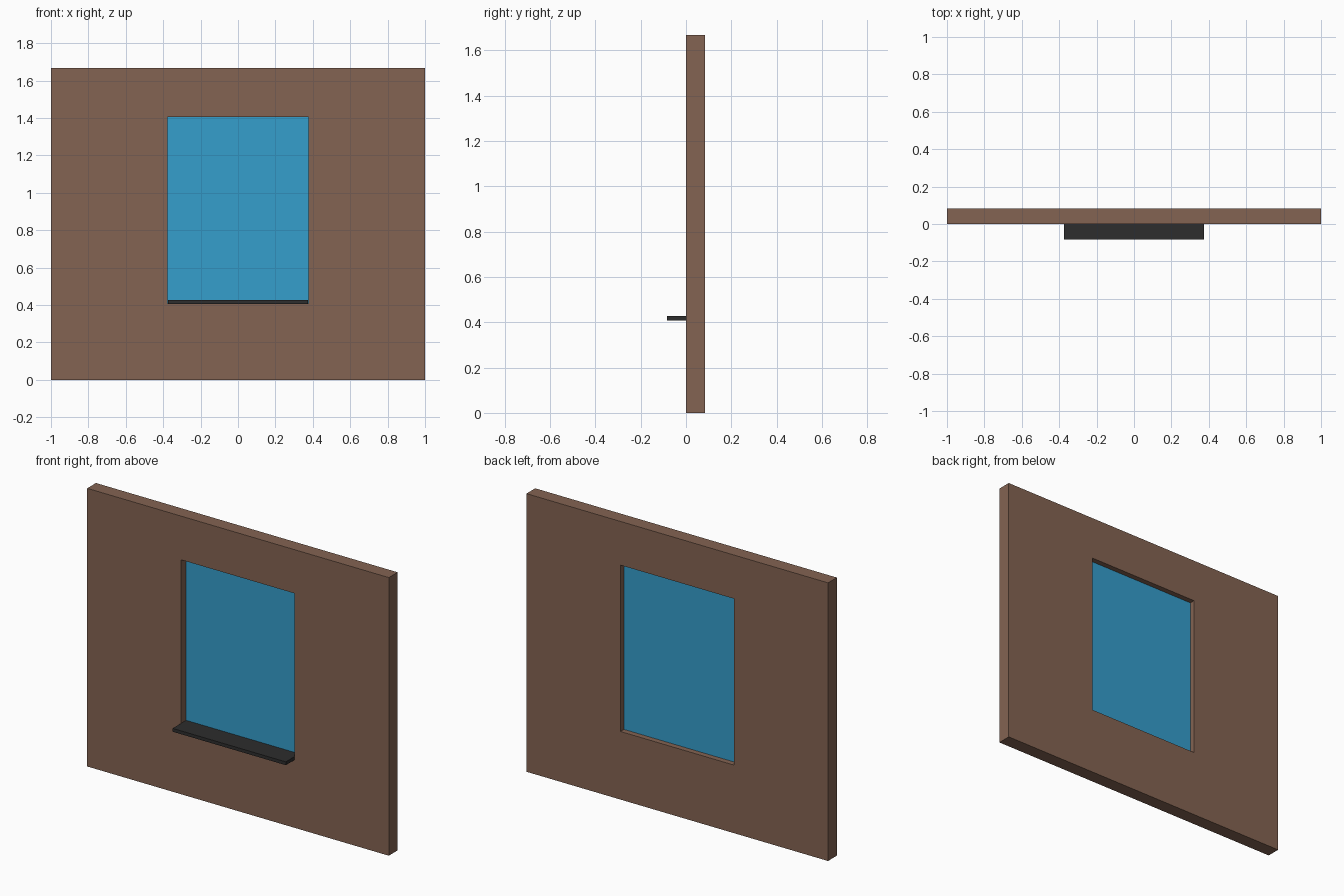
import bpy, bmesh

if "Cube" in bpy.data.objects:
    bpy.data.objects.remove(bpy.data.objects["Cube"])


def material(name, rgb):
    m = bpy.data.materials.new(name)
    m.diffuse_color = (*rgb, 1.0)
    m.use_nodes = True
    m.node_tree.nodes["Principled BSDF"].inputs["Base Color"].default_value = m.diffuse_color
    return m


def finish(name, bm, mat):
    bmesh.ops.recalc_face_normals(bm, faces=bm.faces[:])
    mesh = bpy.data.meshes.new(name)
    bm.to_mesh(mesh)
    bm.free()
    mesh.materials.append(mat)
    obj = bpy.data.objects.new(name, mesh)
    bpy.context.collection.objects.link(obj)
    return obj


def box(name, lo, hi, mat):
    bm = bmesh.new()
    bmesh.ops.create_cube(bm, size=1.0)
    for v in bm.verts:
        v.co = [lo[i] if v.co[i] < 0 else hi[i] for i in range(3)]
    return finish(name, bm, mat)


def wall_with_opening(name, outer, inner, y0, y1, mat):
    """Rectangles are (x0, z0, x1, z1)."""
    bm = bmesh.new()

    def ring(r, y):
        x0, z0, x1, z1 = r
        return [bm.verts.new((x, y, z)) for x, z in
                ((x0, z0), (x1, z0), (x1, z1), (x0, z1))]

    loops = [ring(outer, y0), ring(outer, y1), ring(inner, y1), ring(inner, y0)]
    for k in range(4):
        a, b = loops[k], loops[(k + 1) % 4]
        for i in range(4):
            j = (i + 1) % 4
            bm.faces.new((a[i], a[j], b[j], b[i]))
    return finish(name, bm, mat)


brown = material("brown wall", (0.23, 0.126, 0.085))
blue = material("blue glass", (0.036, 0.342, 0.604))
black = material("dark sill", (0.026, 0.026, 0.026))

# Wall slab with the rectangular window opening
wall_with_opening("wall", (-1, 0, 1, 1.667), (-0.377, 0.408, 0.376, 1.405),
                  0.0, 0.083, brown)

# Thin pane set mid-depth in the opening
box("window_pane", (-0.377, 0.044, 0.408), (0.376, 0.050, 1.405), blue)

# Sill running from the pane out past the front face
box("window_sill", (-0.375, -0.083, 0.407), (0.375, 0.044, 0.427), black)
